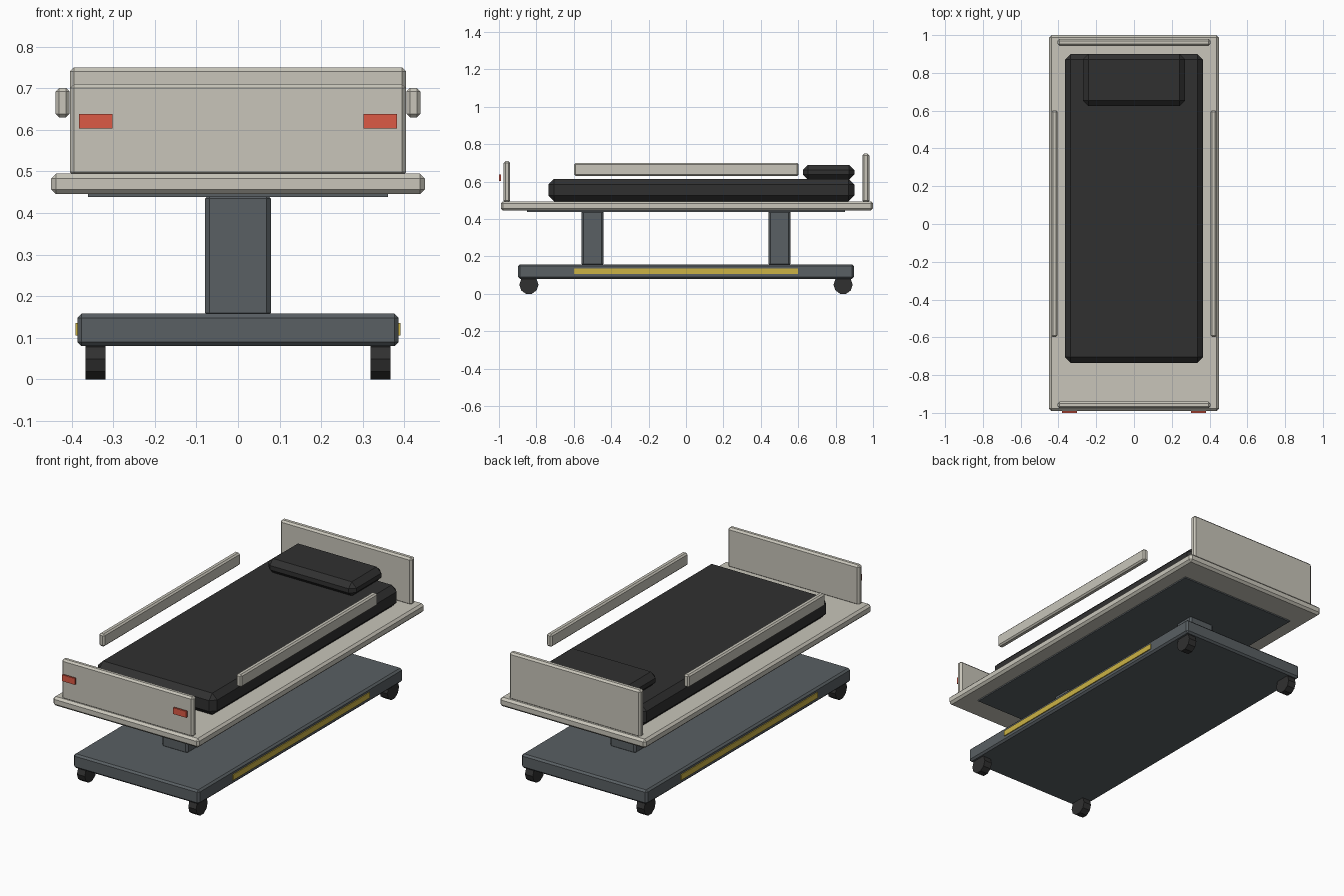
import bpy, math

if "Cube" in bpy.data.objects:
    bpy.data.objects.remove(bpy.data.objects["Cube"])

CY = 0.005  # lengthwise centre of the bed body; the lamps stick out at the foot end


def material(name, r, g, b):
    m = bpy.data.materials.new(name)
    m.diffuse_color = (r, g, b, 1)
    m.use_nodes = True
    m.node_tree.nodes["Principled BSDF"].inputs["Base Color"].default_value = m.diffuse_color
    return m


cream = material("cream_paint", 0.58, 0.56, 0.49)
steel = material("grey_steel", 0.10, 0.115, 0.125)
vinyl = material("dark_vinyl", 0.03, 0.03, 0.03)
yellow = material("yellow_stripe", 0.60, 0.45, 0.06)
red = material("red_lamp", 0.72, 0.10, 0.06)


def box(name, x, y, z, mat, bevel=0.0):
    """Box from (min, max) ranges with an optional flat chamfer."""
    bpy.ops.mesh.primitive_cube_add(size=1, location=[(a + b) / 2 for a, b in (x, y, z)])
    ob = bpy.context.object
    ob.name = name
    ob.scale = [b - a for a, b in (x, y, z)]
    bpy.ops.object.transform_apply(location=False, rotation=False, scale=True)
    ob.data.materials.append(mat)
    if bevel:
        mod = ob.modifiers.new("chamfer", "BEVEL")
        mod.width = bevel
        mod.segments = 1
    return ob


def span(half, centre=0.0):
    return (centre - half, centre + half)


# Rolling base and lifting columns
box("base", span(0.386), span(0.897, CY - 0.005), (0.08, 0.158), steel, 0.01)
for label, y in (("foot", -0.5), ("head", 0.5)):
    box(label + "_column", span(0.079), span(0.059, y), (0.15, 0.445), steel, 0.01)

# Deck with the plate beneath it
box("deck", span(0.449), span(0.995, CY), (0.445, 0.495), cream, 0.012)
box("under_plate", span(0.36), span(0.85, 0), (0.438, 0.45), steel)

# End boards
box("footboard", span(0.404), (-0.975, -0.94), (0.488, 0.71), cream, 0.01)
box("headboard", span(0.404), (0.943, 0.98), (0.488, 0.75), cream, 0.01)

# Mattress and pillow
box("mattress", span(0.366), (-0.735, 0.9), (0.495, 0.615), vinyl, 0.03)
box("pillow", span(0.27), (0.625, 0.9), (0.61, 0.69), vinyl, 0.028)

# Parts repeated on both sides
for side, s in (("left", -1), ("right", 1)):
    box(side + "_rail", span(0.0165, s * 0.4215), span(0.6, 0.002), (0.63, 0.70), cream, 0.008)
    box(side + "_base_stripe", span(0.005, s * 0.386), span(0.6, 0), (0.105, 0.136), yellow)
    box(side + "_foot_lamp", span(0.04, s * 0.342), (-1.0, -0.99), (0.603, 0.638), red)
    for end, y in (("foot", -0.84), ("head", 0.84)):
        # Ten-sided caster wheels with a flat at the bottom
        bpy.ops.mesh.primitive_cylinder_add(
            vertices=10, radius=0.051, depth=0.048,
            location=(s * 0.342, y, 0.0485), rotation=(0, math.pi / 2, 0))
        wheel = bpy.context.object
        wheel.name = side + "_" + end + "_wheel"
        wheel.data.materials.append(vinyl)
